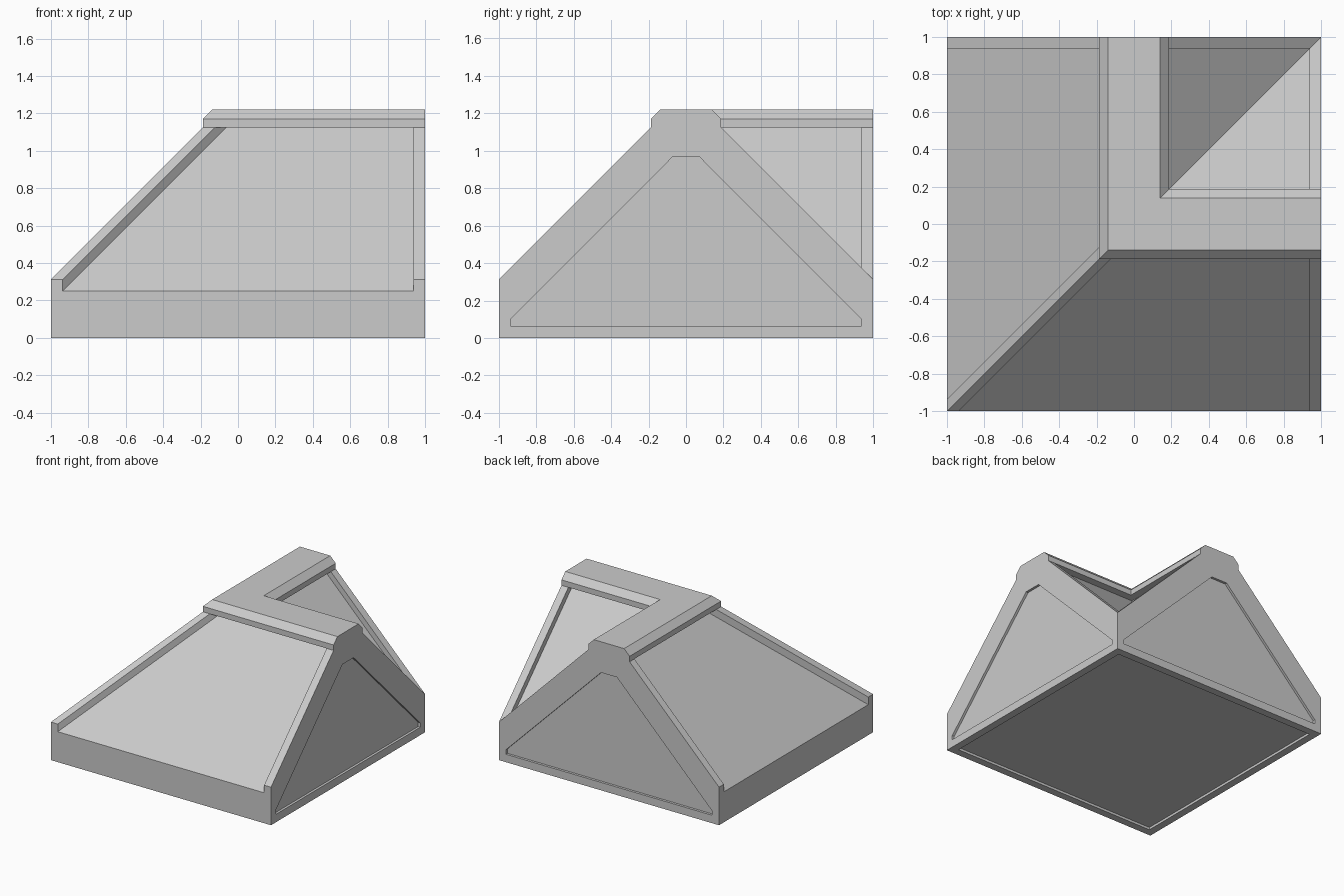
import bpy, bmesh

if "Cube" in bpy.data.objects:
    bpy.data.objects.remove(bpy.data.objects["Cube"])

B = 0.0625          # width of the raised borders
D = 0.02            # depth of the shallow panels


def make_object(name, bm):
    bmesh.ops.recalc_face_normals(bm, faces=bm.faces)
    mesh = bpy.data.meshes.new(name)
    bm.to_mesh(mesh)
    bm.free()
    obj = bpy.data.objects.new(name, mesh)
    bpy.context.collection.objects.link(obj)
    return obj


def cut(target, name, points):
    """Subtract the convex hull of the points from the target."""
    bm = bmesh.new()
    for p in points:
        bm.verts.new(p)
    res = bmesh.ops.convex_hull(bm, input=bm.verts)
    bmesh.ops.dissolve_limit(bm, angle_limit=0.01, verts=bm.verts, edges=bm.edges)
    cutter = make_object(name, bm)
    cutter.hide_render = True
    cutter.hide_viewport = True
    mod = target.modifiers.new(name, 'BOOLEAN')
    mod.operation = 'DIFFERENCE'
    mod.solver = 'EXACT'
    mod.object = cutter


# Corner roof with ridge cap: one cross-section swept round a mitred L
half = [(-1, 0), (-1, 0.3125), (-0.1875, 1.125), (-0.1875, 1.17), (-0.138, 1.22)]
profile = half + [(-d, z) for d, z in reversed(half)]
bm = bmesh.new()
rings = [[bm.verts.new(p) for p in ring] for ring in (
    [(d, 1, z) for d, z in profile],
    [(d, d, z) for d, z in profile],
    [(1, d, z) for d, z in profile])]
n = len(profile)
for a, b in zip(rings, rings[1:]):
    for i in range(n):
        j = (i + 1) % n
        if i != n - 2:          # the inner wall shrinks to a single edge
            bm.faces.new((a[i], a[j], b[j], b[i]))
bm.faces.new(rings[0])
bm.faces.new(rings[2])
bmesh.ops.remove_doubles(bm, verts=bm.verts, dist=1e-5)
roof = make_object("corner_roof", bm)

# Matching cutters for the two wings
slope = [(-1.1, 0.15), (-0.125, 1.125), (-1.1, 1.125)]
gable = [(s * d, z) for s in (-1, 1) for d, z in ((0.9375, 0.065), (0.9375, 0.1), (0.072, 0.967))]
for wing, flip in (("front", False), ("left", True)):
    outer = [(x, y, z) for y, z in slope for x in (y + B, 1 - B)]
    end = [(x, y, z) for y, z in gable for x in (1 - D, 1.1)]
    if flip:
        outer = [(y, x, z) for x, y, z in outer]
        end = [(y, x, z) for x, y, z in end]
    cut(roof, wing + "_slope_cutter", outer)
    cut(roof, wing + "_gable_cutter", end)

# Recess of the inner valley: an upside-down pyramid under the cap
e = 1 - B
cut(roof, "valley_cutter", [(x, y, 1.125) for x in (0.125, e) for y in (0.125, e)] + [(e, e, 0.3125)])

# Shallow recess in the underside
cut(roof, "underside_cutter", [(x, y, z) for x in (-e, e) for y in (-e, e) for z in (-0.1, D)])
